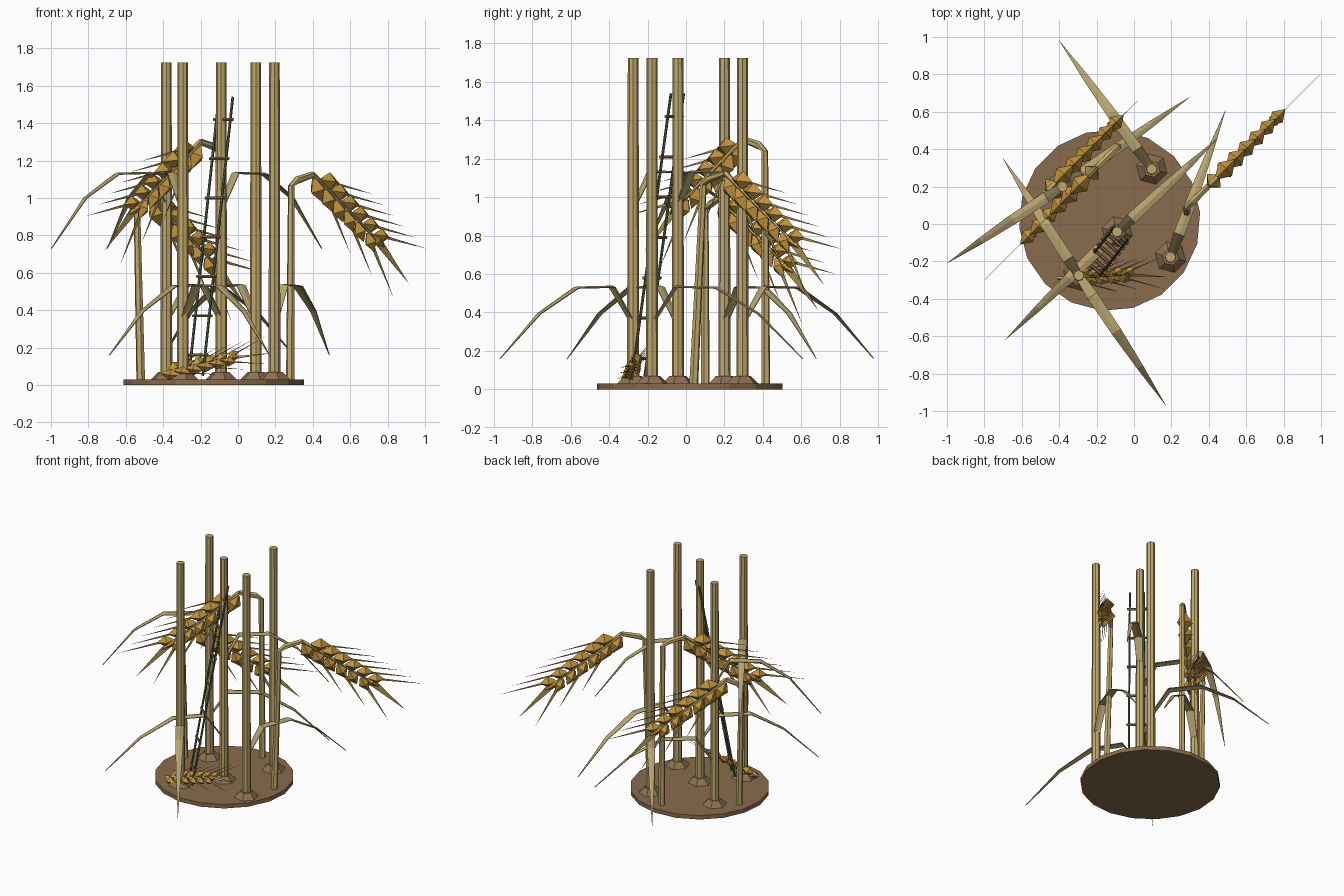
import bpy, bmesh, math
from mathutils import Vector as V

if "Cube" in bpy.data.objects:
    bpy.data.objects.remove(bpy.data.objects["Cube"])


def material(name, r, g, b):
    m = bpy.data.materials.new(name)
    m.diffuse_color = (r, g, b, 1)
    m.use_nodes = True
    m.node_tree.nodes["Principled BSDF"].inputs["Base Color"].default_value = m.diffuse_color
    return m


STRAW = material("straw", 0.54, 0.40, 0.155)
LEAF = material("dry_leaf", 0.47, 0.37, 0.165)
GRAIN = material("golden_grain", 0.52, 0.285, 0.045)
AWN = material("awn_olive", 0.44, 0.31, 0.09)
SOIL = material("soil", 0.25, 0.15, 0.075)
MOUND = material("mound_brown", 0.27, 0.165, 0.085)
RAIL = material("rail_green", 0.085, 0.14, 0.06)
RUNG = material("rung_brown", 0.27, 0.15, 0.065)


def finish(bm, name, mat):
    bmesh.ops.remove_doubles(bm, verts=bm.verts, dist=0.0004)
    bmesh.ops.recalc_face_normals(bm, faces=bm.faces)
    me = bpy.data.meshes.new(name)
    bm.to_mesh(me)
    bm.free()
    me.materials.append(mat)
    ob = bpy.data.objects.new(name, me)
    bpy.context.collection.objects.link(ob)
    return ob


def tube(bm, pts, radii, sides=6):
    """Sweep a polygon along a path; a zero radius closes to a point."""
    pts = [V(p) for p in pts]
    whole = (pts[-1] - pts[0]).normalized()
    ref = V((1, -1, 0)).normalized() if abs(whole.z) > 0.8 else V((0, 0, 1))
    rings = []
    for i, p in enumerate(pts):
        d = (pts[min(i + 1, len(pts) - 1)] - pts[max(i - 1, 0)]).normalized()
        a = d.cross(ref).normalized()
        b = d.cross(a)
        r = max(radii[i], 0.0001)
        rings.append([bm.verts.new(p + r * (a * math.cos(t) + b * math.sin(t)))
                      for t in (2 * math.pi * k / sides for k in range(sides))])
    for r0, r1 in zip(rings, rings[1:]):
        for k in range(sides):
            n = (k + 1) % sides
            bm.faces.new((r0[k], r0[n], r1[n], r1[k]))
    bm.faces.new(rings[0])
    bm.faces.new(rings[-1])


# Round soil base
bm = bmesh.new()
c = (-0.13, 0.02)
tube(bm, [(*c, 0), (*c, 0.03)], [0.485, 0.485], 18)
finish(bm, "soil_base", SOIL)

# Tall cut stems with a small mound at each foot
STEMS = [(0.095, 0.294), (-0.383, 0.2), (-0.09, -0.042), (0.195, -0.177), (-0.295, -0.275)]
for x, y in STEMS:
    bm = bmesh.new()
    tube(bm, [(x, y, 0.02), (x, y, 1.725)], [0.032, 0.028], 8)
    finish(bm, "tall_stem", STRAW)
    bm = bmesh.new()
    tube(bm, [(x, y, 0.025), (x, y, 0.07)], [0.09, 0.045], 6)
    finish(bm, "stem_mound", MOUND)


# Arching leaves: folded ribbons that taper to a point
def leaf(x, y, tx, ty, high):
    d = V((tx - x, ty - y, 0))
    length = d.length
    d.normalize()
    side = V((-d.y, d.x, 0))
    prof = [(0.02, 0.98), (0.14, 1.14), (0.43, 1.135), (0.705, 1.005), (1, 0.73)] if high else \
           [(0.02, 0.375), (0.155, 0.54), (0.43, 0.535), (0.705, 0.40), (1, 0.16)]
    bm = bmesh.new()
    rows = []
    for (s, z), w in zip(prof, [0.022, 0.030, 0.028, 0.018, 0.0003]):
        p = V((x, y, z)) + d * s * length
        sag = V((0, 0, -0.25 * w))
        rows.append([bm.verts.new(p + side * w + sag), bm.verts.new(p),
                     bm.verts.new(p - side * w + sag)])
    for a, b in zip(rows, rows[1:]):
        for k in (0, 1):
            bm.faces.new((a[k], a[k + 1], b[k + 1], b[k]))
    ob = finish(bm, "upper_leaf" if high else "lower_leaf", LEAF)
    mod = ob.modifiers.new("thickness", 'SOLIDIFY')
    mod.thickness = 0.005


for stem, tip, high in [(4, (0.17, -0.97), 0), (4, (-0.70, 0.35), 1),
                        (1, (0.30, 0.68), 0), (1, (-1.0, -0.21), 1),
                        (2, (-0.69, -0.62), 0), (2, (0.45, 0.46), 1),
                        (0, (-0.40, 0.98), 0), (3, (0.49, 0.61), 0)]:
    leaf(*STEMS[stem], *tip, high)


# Grain ear: spine, two rows of pointed kernels, flat awns in one plane
def ear(start, end, v, k=1.0):
    start, end = V(start), V(end)
    u = (end - start).normalized()
    v = (v - u * v.dot(u)).normalized()
    n = u.cross(v)
    length = (end - start).length
    bm = bmesh.new()
    tube(bm, [start, end], [0.016 * k, 0.007 * k], 5)
    finish(bm, "ear_spine", STRAW)
    grains, awns = bmesh.new(), bmesh.new()

    def blade(p, q, w):
        across = (q - p).cross(n).normalized() * w
        t = n * 0.0015
        lo = [awns.verts.new(p + s * across - t) for s in (-1, 1)]
        hi = [awns.verts.new(p + s * across + t) for s in (-1, 1)]
        tip = awns.verts.new(q)
        for f in ((lo[0], lo[1], tip), (hi[1], hi[0], tip), (lo[1], hi[1], tip),
                  (hi[0], lo[0], tip), (lo[0], hi[0], hi[1], lo[1])):
            awns.faces.new(f)

    for i in range(12):
        sgn = 1 if i % 2 else -1
        f = (i + 0.4) / 12
        size = k * (1.05 - 0.25 * f)
        p = start + u * length * f
        d = u * 0.88 + v * sgn * 0.48
        a = p + v * sgn * 0.012 * k
        tube(grains, [a, a + d * 0.06 * size, a + d * 0.135 * size],
             [0.014 * size, 0.05 * size, 0], 4)
        if sgn > 0 or i % 4 == 2:
            blade(a + d * 0.05 * size, p + u * 0.36 * k + v * sgn * 0.18 * k,
                  (0.009 if sgn > 0 else 0.013) * k * k)
    tube(grains, [end - u * 0.04 * k, end, end + u * 0.07 * k], [0.01 * k, 0.032 * k, 0], 4)
    blade(end, end + u * 0.33 * k - v * 0.05 * k, 0.026 * k * k)
    finish(grains, "ear_kernels", GRAIN)
    finish(awns, "ear_awns", AWN)


# Drooping stalks, each bending over into an ear
for base, top, s, reach, z in [((0.28, 0.04), (0.285, 0.09), 1, 0.115, 1.125),
                               ((-0.085, 0.415), (-0.09, 0.41), -1, 0.11, 1.30),
                               ((-0.52, 0.10), (-0.54, 0.10), 1, 0.075, 0.995)]:
    start = (top[0] + reach * s, top[1] + reach * s, z)
    bm = bmesh.new()
    tube(bm, [(*base, 0.02), (*top, z - 0.06),
              (top[0] + 0.03 * s, top[1] + 0.03 * s, z - 0.03), start],
         [0.024, 0.018, 0.021, 0.017], 6)
    finish(bm, "bent_stalk", STRAW)
    ear(start, (start[0] + 0.345 * s, start[1] + 0.345 * s, z - 0.35), V((0, 0, 1)))

# Small fallen ear on the ground
ear((-0.41, -0.29, 0.06), (-0.03, -0.27, 0.145), V((0, 0.75, 0.66)), 0.65)

# Leaning ladder
LOW, HIGH = V((-0.225, -0.25, 0.05)), V((-0.065, -0.045, 1.54))
SIDE = V((0.037, -0.033, 0))
for s in (-1, 1):
    bm = bmesh.new()
    tube(bm, [LOW + SIDE * s, HIGH + SIDE * s], [0.0075, 0.0075], 6)
    finish(bm, "ladder_rail", RAIL)
for i in range(7):
    p = LOW.lerp(HIGH, (0.16 + 0.21 * i - LOW.z) / (HIGH.z - LOW.z))
    bm = bmesh.new()
    tube(bm, [p - SIDE * 1.35, p + SIDE * 1.35], [0.009, 0.009], 6)
    finish(bm, "ladder_rung", RUNG)
